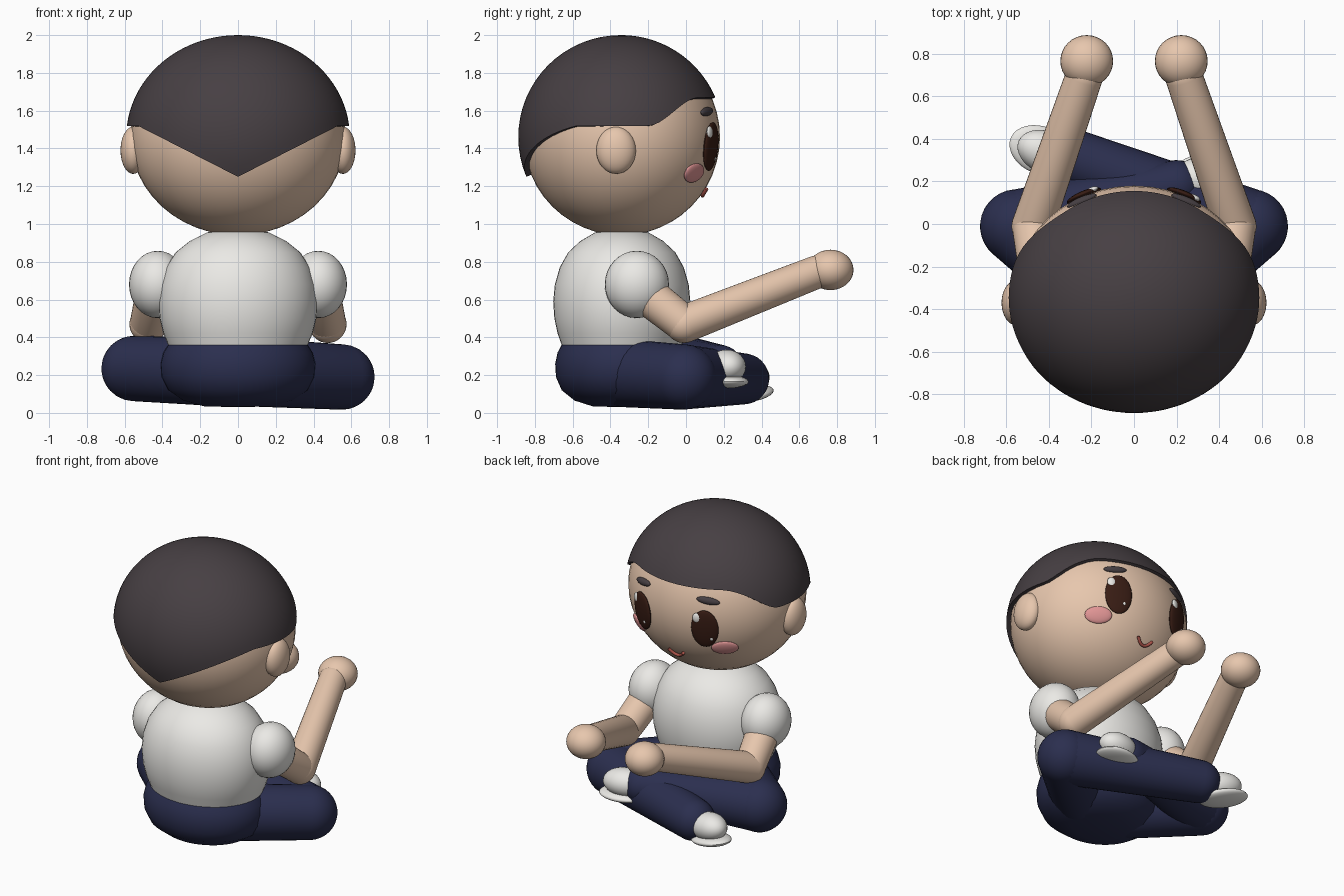
import bpy, bmesh, math
from mathutils import Vector, Matrix, Quaternion

if "Cube" in bpy.data.objects:
    bpy.data.objects.remove(bpy.data.objects["Cube"])


def material(name, rgb):
    m = bpy.data.materials.new(name)
    m.diffuse_color = (*rgb, 1)
    m.use_nodes = True
    m.node_tree.nodes["Principled BSDF"].inputs["Base Color"].default_value = m.diffuse_color
    return m


SKIN = material("skin", (0.80, 0.57, 0.42))
HAIR = material("hair", (0.062, 0.05, 0.056))
NAVY = material("navy", (0.024, 0.028, 0.078))
WHITE = material("white", (0.83, 0.82, 0.79))
BROWN = material("brown", (0.04, 0.012, 0.007))
PINK = material("pink", (0.75, 0.30, 0.30))
RED = material("red", (0.42, 0.09, 0.07))


def finish(name, bm, mat):
    bmesh.ops.recalc_face_normals(bm, faces=bm.faces)
    for f in bm.faces:
        f.smooth = True
    me = bpy.data.meshes.new(name)
    bm.to_mesh(me)
    bm.free()
    me.materials.append(mat)
    ob = bpy.data.objects.new(name, me)
    bpy.context.collection.objects.link(ob)
    bpy.ops.object.select_all(action='DESELECT')
    ob.select_set(True)
    bpy.context.view_layer.objects.active = ob
    bpy.ops.object.shade_smooth_by_angle(angle=math.radians(40))
    return ob


def ball(name, loc, radii, mat, rot=Quaternion(), seg=32):
    bm = bmesh.new()
    bmesh.ops.create_uvsphere(bm, u_segments=seg, v_segments=seg // 2, radius=1)
    bm.transform(Matrix.LocRotScale(Vector(loc), rot, Vector(radii)))
    return finish(name, bm, mat)


def lathe(name, profile, mat, matrix, seg=32):
    """Spin (radius, z) points around z, then place with a matrix."""
    bm = bmesh.new()
    vs = [bm.verts.new((r, 0, z)) for r, z in profile]
    edges = [bm.edges.new(p) for p in zip(vs, vs[1:])]
    bmesh.ops.spin(bm, geom=vs + edges, cent=(0, 0, 0), axis=(0, 0, 1),
                   angle=2 * math.pi, steps=seg, use_duplicate=False)
    bmesh.ops.remove_doubles(bm, verts=bm.verts, dist=1e-5)
    bm.transform(matrix)
    return finish(name, bm, mat)


def limb(name, a, b, ra, rb, mat, n=8):
    """Tapered capsule between two joints."""
    a, b = Vector(a), Vector(b)
    length = (b - a).length
    q = [math.pi / 2 * i / n for i in range(n + 1)]
    prof = [(ra * math.sin(t), -ra * math.cos(t)) for t in q]
    prof += [(rb * math.cos(t), length + rb * math.sin(t)) for t in q]
    rot = (b - a).to_track_quat('Z', 'Y')
    return lathe(name, prof, mat, Matrix.LocRotScale(a, rot, None))


# Head
HC, HR = Vector((0, -0.34, 1.46)), Vector((0.57, 0.52, 0.52))
ball("head", HC, HR, SKIN, seg=48)


def on_head(x, z, roll=0):
    dz, dx = (z - HC.z) / HR.z, x / HR.x
    y = HC.y + HR.y * math.sqrt(1 - dx * dx - dz * dz)
    n = Vector((dx / HR.x, (y - HC.y) / HR.y ** 2, dz / HR.z)).normalized()
    rot = n.to_track_quat('Y', 'Z') @ Quaternion((0, 1, 0), roll)
    return Vector((x, y, z)), n, rot


# Hair cap: hemline high over the face, level at the ears, pointed at the nape
HO = Vector((0.592, 0.543, 0.54))


def hemline(y):
    if y > -0.20:
        t = min(1, (y + 0.20) / 0.27)
        return 1.52 + 0.15 * t * t * (3 - 2 * t)
    return 1.52


def hair_point(az, th, s):
    return Vector((HO.x * s * math.sin(th) * math.cos(az),
                   HC.y - 0.005 + HO.y * s * math.sin(th) * math.sin(az),
                   HC.z + HO.z * s * math.cos(th)))


bm = bmesh.new()
SEG, RINGS = 96, 20
columns = []
for i in range(SEG):
    az = 2 * math.pi * i / SEG
    z = 1.52
    for _ in range(8):
        th = math.acos(max(-1, min(1, (z - HC.z) / HO.z)))
        p = hair_point(az, th, 1)
        z = hemline(p.y)
        if p.y < HC.y - 0.19 or math.sin(az) < -0.35:
            z = min(1.52, 1.25 + 0.27 * abs(p.x) / 0.53)
    th = math.acos((z - HC.z) / HO.z)
    col = [bm.verts.new(hair_point(az, th * k / RINGS, 1)) for k in range(1, RINGS + 1)]
    col.append(bm.verts.new(hair_point(az, th, 0.945)))
    columns.append(col)
top = bm.verts.new(hair_point(0, 0, 1))
for i, c in enumerate(columns):
    d = columns[(i + 1) % SEG]
    bm.faces.new((top, c[0], d[0]))
    for k in range(RINGS):
        bm.faces.new((c[k], c[k + 1], d[k + 1], d[k]))
finish("hair", bm, HAIR)

# Face: eyes, catchlights, brows, cheeks, ears
for s, side in ((-1, "left"), (1, "right")):
    p, n, r = on_head(s * 0.235, 1.41)
    ball(side + "_eye", p, (0.087, 0.022, 0.13), BROWN, r)
    for part, dx, dz, rad in (("large", 0.045, 0.075, 0.027), ("small", -0.035, -0.06, 0.012)):
        p, n, r = on_head(s * 0.235 + dx, 1.41 + dz)
        ball(f"{side}_{part}_catchlight", p + n * 0.014,
             (rad, 0.012, rad * 1.2), WHITE, r, 16)
    p, n, r = on_head(s * 0.245, 1.595, s * 0.12)
    ball(side + "_eyebrow", p, (0.075, 0.018, 0.023), HAIR, r)
    p, n, r = on_head(s * 0.325, 1.27)
    ball(side + "_cheek", p, (0.085, 0.018, 0.054), PINK, r)
    ball(side + "_ear", (s * 0.555, -0.37, 1.39), (0.067, 0.105, 0.125), SKIN)

# Smile
cu = bpy.data.curves.new("mouth", 'CURVE')
cu.dimensions = '3D'
cu.bevel_depth = 0.01
cu.use_fill_caps = True
sp = cu.splines.new('POLY')
sp.points.add(12)
for i, pt in enumerate(sp.points):
    x = -0.055 + 0.11 * i / 12
    p, n, r = on_head(x, 1.155 + 12 * x * x)
    pt.co = (*(p + n * 0.008), 1)
cu.materials.append(RED)
bpy.context.collection.objects.link(bpy.data.objects.new("mouth", cu))

# Shirt and seat of the trousers
body = Matrix.LocRotScale(Vector((0, -0.34, 0)), None, Vector((1, 0.86, 1)))
shirt = [(0, 0.34), (0.365, 0.34), (0.372, 0.365), (0.395, 0.42), (0.415, 0.5), (0.422, 0.59),
         (0.412, 0.68), (0.382, 0.77), (0.33, 0.85), (0.255, 0.91), (0.165, 0.955), (0, 0.985)]
lathe("shirt", shirt, WHITE, body, 48)
seat = [(0, 0.03), (0.18, 0.035), (0.29, 0.065), (0.37, 0.12), (0.405, 0.19),
        (0.41, 0.26), (0.395, 0.32), (0.37, 0.36), (0, 0.36)]
lathe("trouser_seat", seat, NAVY, body, 48)

# Arms reaching forward
for s, side in ((-1, "left"), (1, "right")):
    elbow = (s * 0.475, -0.01, 0.47)
    ball(side + "_sleeve", (s * 0.425, -0.26, 0.68), (0.152, 0.17, 0.178), WHITE)
    limb(side + "_upper_arm", (s * 0.44, -0.2, 0.62), elbow, 0.105, 0.098, SKIN)
    limb(side + "_forearm", elbow, (s * 0.235, 0.69, 0.745), 0.1, 0.088, SKIN)
    ball(side + "_hand", (s * 0.222, 0.765, 0.757), (0.124, 0.122, 0.107), SKIN)

# Crossed legs: each shin runs to the opposite side
legs = (("left", (-0.18, -0.32, 0.22), (-0.55, -0.01, 0.235), (0.2, 0.18, 0.24), 0.12),
        ("right", (0.18, -0.32, 0.21), (0.55, -0.01, 0.19), (-0.27, 0.305, 0.18), 0.135))
for side, hip, knee, ankle, r in legs:
    limb(side + "_thigh", hip, knee, 0.18, 0.173, NAVY)
    limb(side + "_shin", knee, ankle, 0.172, r, NAVY)

# Shoes with soles
for side, loc, yaw, tilt in (("left", (0.31, 0.215, 0.245), 0.2, 0.0),
                             ("right", (-0.41, 0.335, 0.18), 2.75, -0.2)):
    rot = Quaternion((0, 0, 1), yaw) @ Quaternion((0, 1, 0), tilt)
    ball(side + "_shoe", loc, (0.145, 0.1, 0.09), WHITE, rot)
    ball(side + "_sole", Vector(loc) + rot @ Vector((0.01, 0, -0.08)),
         (0.16, 0.112, 0.035), WHITE, rot)
